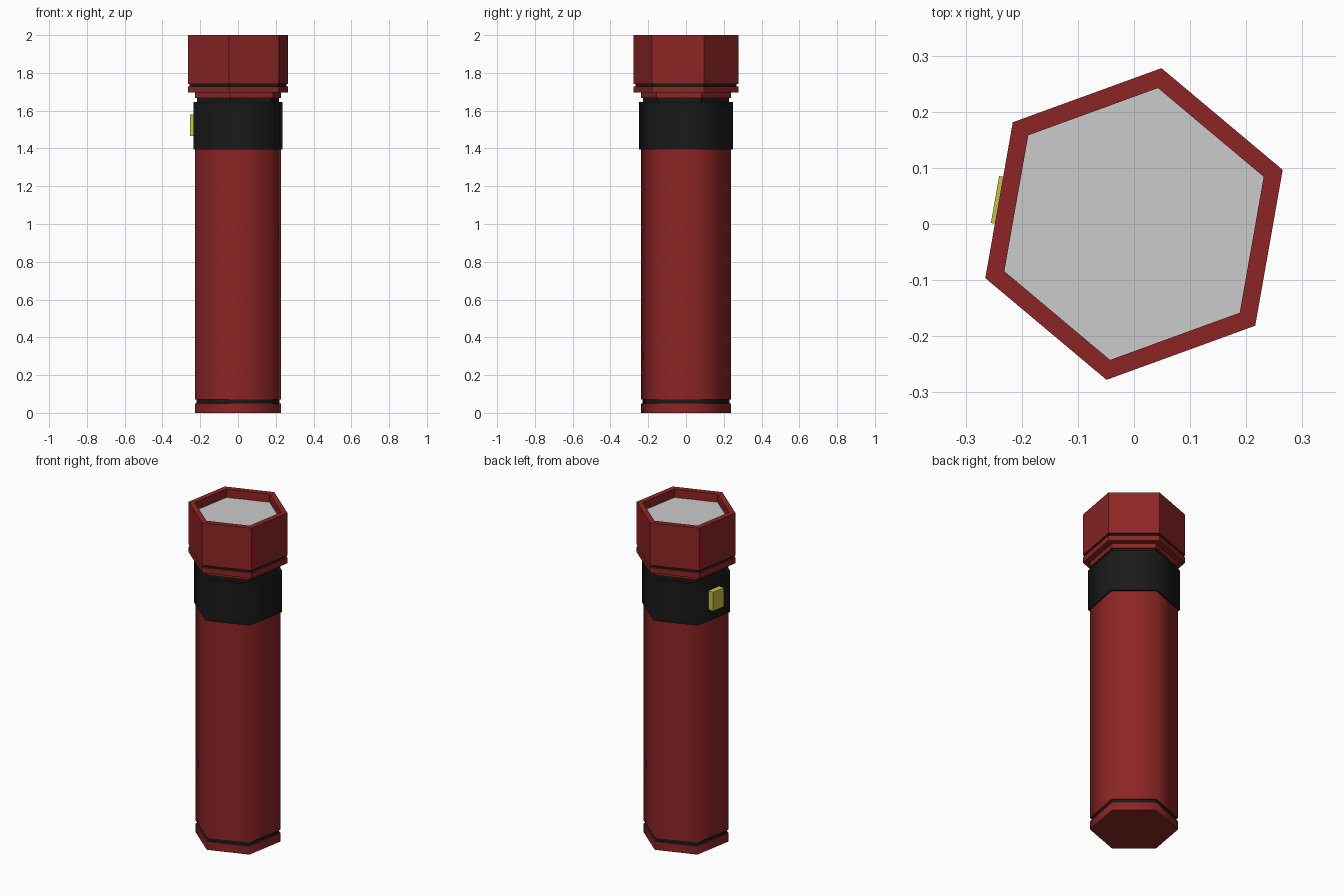
import bpy, bmesh, math
from mathutils import Matrix

if "Cube" in bpy.data.objects:
    bpy.data.objects.remove(bpy.data.objects["Cube"])

TURN = math.radians(20)  # hexagon rotation about z


def material(name, rgb):
    m = bpy.data.materials.new(name)
    m.diffuse_color = (*rgb, 1)
    m.use_nodes = True
    m.node_tree.nodes["Principled BSDF"].inputs["Base Color"].default_value = m.diffuse_color
    return m


RED = material("red_metal", (0.27, 0.018, 0.018))
BLACK = material("black_rubber", (0.01, 0.01, 0.01))
YELLOW = material("yellow_button", (0.55, 0.55, 0.06))


def finish(bm, name, mat, smooth=False):
    bmesh.ops.recalc_face_normals(bm, faces=bm.faces)
    mesh = bpy.data.meshes.new(name)
    bm.to_mesh(mesh)
    bm.free()
    ob = bpy.data.objects.new(name, mesh)
    bpy.context.collection.objects.link(ob)
    if mat:
        mesh.materials.append(mat)
    if smooth:
        bpy.ops.object.select_all(action='DESELECT')
        ob.select_set(True)
        bpy.context.view_layer.objects.active = ob
        bpy.ops.object.shade_smooth_by_angle(angle=math.radians(70))
    return ob


def hex_part(name, profile, mat=None, smooth=False):
    """Six-sided solid from (radius, height) rings, capped at both ends."""
    bm = bmesh.new()
    rings = []
    for r, z in profile:
        angles = [TURN + math.tau * i / 6 for i in range(6)]
        rings.append([bm.verts.new((r * math.cos(a), r * math.sin(a), z)) for a in angles])
    for a, b in zip(rings, rings[1:]):
        for i in range(6):
            j = (i + 1) % 6
            bm.faces.new((a[i], a[j], b[j], b[i]))
    bm.faces.new(rings[0])
    bm.faces.new(rings[-1])
    return finish(bm, name, mat, smooth)


# Handle: end cap, dark groove and long barrel
hex_part("end_cap", [(0.243, 0), (0.243, 0.05)], RED, True)
hex_part("end_groove", [(0.235, 0.05), (0.235, 0.072)], BLACK, True)
hex_part("barrel", [(0.243, 0.072), (0.243, 1.40)], RED, True)

# Switch band and neck ring
hex_part("switch_band", [(0.252, 1.395), (0.252, 1.645)], BLACK, True)
hex_part("neck_ring", [(0.232, 1.645), (0.232, 1.668)], BLACK)

# Head: collar, flange, dark groove and hollow bezel
hex_part("head_collar", [(0.243, 1.668), (0.243, 1.695)], RED)
hex_part("head_flange", [(0.282, 1.695), (0.282, 1.728)], RED)
hex_part("head_groove", [(0.272, 1.728), (0.272, 1.742)], BLACK)
hex_part("head_bezel", [(0.282, 1.742), (0.282, 2.0), (0.246, 2.0), (0.246, 1.945)], RED)

# Lens: a thin pane at the bottom of the bezel recess
hex_part("lens", [(0.246, 1.93), (0.246, 1.95)])

# Push button centred on the left face of the band
bm = bmesh.new()
bmesh.ops.create_cube(bm, size=1, matrix=(
    Matrix.Rotation(math.radians(170), 4, 'Z')
    @ Matrix.Translation((0.2315, 0, 1.523))
    @ Matrix.Diagonal((0.04, 0.085, 0.115, 1))))
finish(bm, "push_button", YELLOW)
